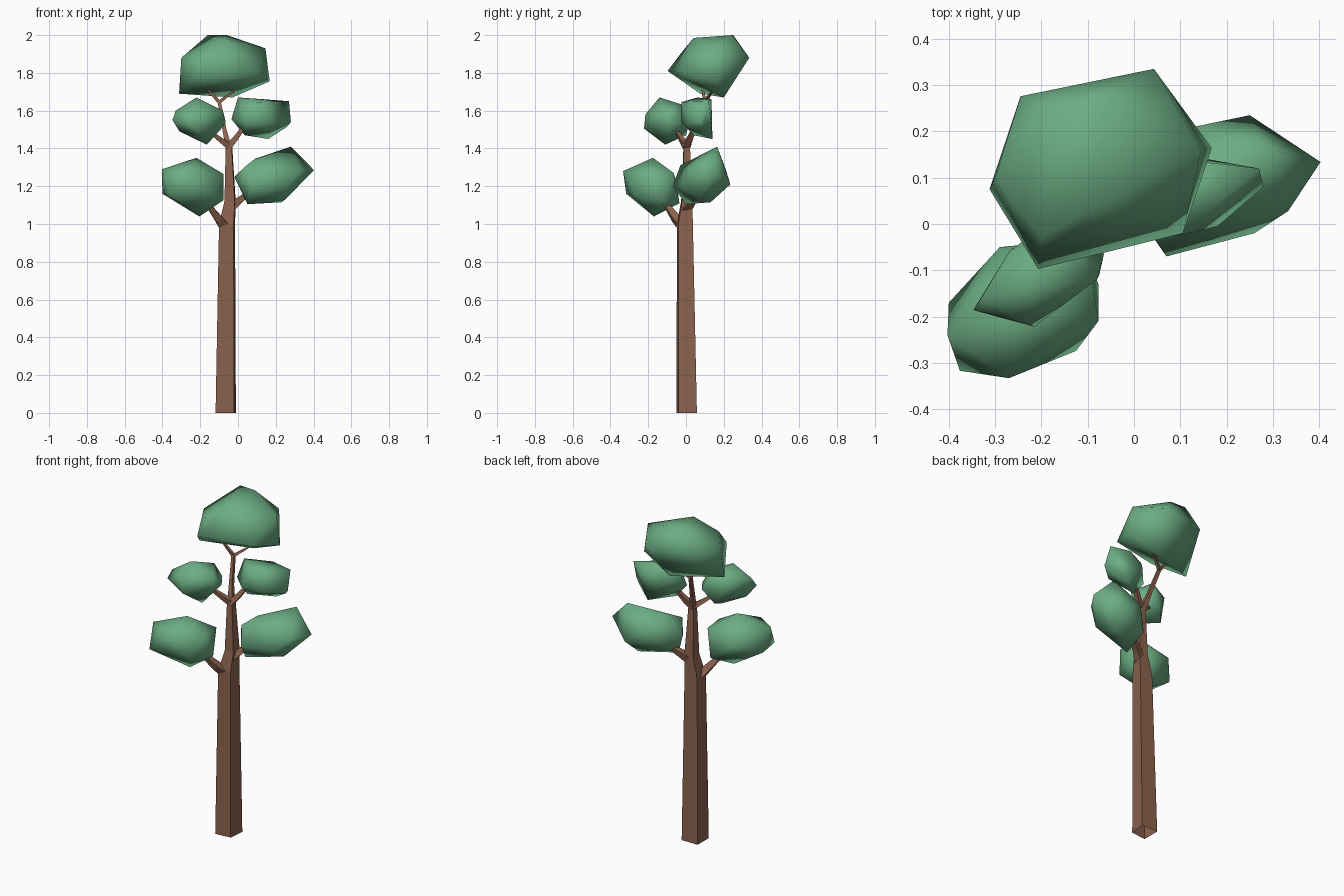
import bpy, bmesh, math
from mathutils import Vector


def material(name, rgb):
    m = bpy.data.materials.new(name)
    m.diffuse_color = (*rgb, 1)
    return m


BARK = material("brown bark", (0.26, 0.123, 0.077))
LEAF = material("green leaves", (0.15, 0.42, 0.23))


def finish(name, bm, mat, smooth):
    bmesh.ops.recalc_face_normals(bm, faces=bm.faces)
    for f in bm.faces:
        f.smooth = smooth
    me = bpy.data.meshes.new(name)
    bm.to_mesh(me)
    bm.free()
    me.materials.append(mat)
    ob = bpy.data.objects.new(name, me)
    bpy.context.collection.objects.link(ob)


def limb(name, path, level=False, tuck=1.0):
    """Four-sided tapering tube along (x, y, z, corner radius) points.
    tuck pulls the front right corner towards the middle."""
    bm = bmesh.new()
    pts = [Vector(p[:3]) for p in path]
    rings = []
    for i, p in enumerate(pts):
        d = (pts[min(i + 1, len(pts) - 1)] - pts[max(i - 1, 0)]).normalized()
        if level:
            d = Vector((0, 0, 1))
        u = Vector((0, 1, 0)).cross(d).normalized()
        v = d.cross(u)
        ring = []
        for k in range(4):
            a = math.pi / 4 + k * math.pi / 2
            r = path[i][3] * (tuck if k == 3 else 1)
            ring.append(bm.verts.new(p + r * (math.cos(a) * u + math.sin(a) * v)))
        rings.append(ring)
    for a, b in zip(rings, rings[1:]):
        for k in range(4):
            j = (k + 1) % 4
            bm.faces.new((a[k], a[j], b[j], b[k]))
    bm.faces.new(rings[-1])
    finish(name, bm, BARK, False)


def clump(name, pts):
    """Faceted leaf mass: hull around a few corner points, shaded smooth."""
    bm = bmesh.new()
    for p in pts:
        bm.verts.new(p)
    bmesh.ops.convex_hull(bm, input=bm.verts)
    loose = [v for v in bm.verts if not v.link_faces]
    bmesh.ops.delete(bm, geom=loose, context='VERTS')
    finish(name, bm, LEAF, True)


# trunk, open at the ground, and its leaning leader
limb("trunk", [(-0.065, 0.004, 0, 0.076), (-0.058, -0.006, 1.0, 0.060),
               (-0.042, 0.004, 1.12, 0.042), (-0.048, 0.004, 1.42, 0.024)],
     level=True, tuck=0.82)
limb("leader", [(-0.048, 0.004, 1.40, 0.023), (-0.072, 0.04, 1.50, 0.015),
                (-0.10, 0.10, 1.65, 0.012)])

# side branches and top twigs
limb("lower_left_branch", [(-0.075, -0.015, 0.99, 0.036), (-0.105, -0.055, 1.03, 0.028),
                           (-0.165, -0.11, 1.11, 0.016)])
limb("lower_right_branch", [(-0.045, 0.0, 1.08, 0.034), (0.0, 0.03, 1.12, 0.026),
                            (0.07, 0.07, 1.17, 0.016)])
limb("upper_left_branch", [(-0.05, 0.0, 1.415, 0.024), (-0.085, -0.018, 1.44, 0.019),
                           (-0.165, -0.055, 1.50, 0.010)])
limb("upper_right_branch", [(-0.05, 0.0, 1.41, 0.024), (-0.015, 0.02, 1.45, 0.020),
                            (0.05, 0.06, 1.54, 0.011)])
limb("top_left_twig", [(-0.10, 0.10, 1.645, 0.013), (-0.175, 0.085, 1.73, 0.006)])
limb("top_right_twig", [(-0.10, 0.10, 1.645, 0.013), (-0.02, 0.14, 1.705, 0.006)])

# leaf clumps
clump("top_leaves", [
    (-0.245, 0.276, 1.88), (0.043, 0.335, 1.88), (0.168, 0.164, 1.755),
    (0.106, -0.02, 1.80), (-0.207, -0.097, 1.81), (-0.312, 0.075, 1.69),
    (-0.30, 0.10, 1.88), (-0.16, 0.25, 2.0), (-0.06, 0.245, 2.0),
    (-0.08, 0.04, 1.985), (0.145, 0.16, 1.93), (-0.03, 0.20, 1.67),
    (-0.20, -0.03, 1.90)])
clump("lower_left_leaves", [
    (-0.40, -0.17, 1.16), (-0.403, -0.24, 1.29), (-0.376, -0.317, 1.16),
    (-0.27, -0.333, 1.28), (-0.125, -0.274, 1.15), (-0.077, -0.21, 1.265),
    (-0.077, -0.13, 1.125), (-0.29, -0.05, 1.22), (-0.10, -0.065, 1.27),
    (-0.14, -0.035, 1.11), (-0.22, -0.175, 1.35), (-0.205, -0.17, 1.04)])
clump("lower_right_leaves", [
    (0.25, 0.235, 1.21), (0.403, 0.134, 1.285), (0.333, 0.028, 1.28),
    (0.26, -0.02, 1.20), (0.07, -0.07, 1.20), (0.045, -0.03, 1.31),
    (0.28, 0.165, 1.41), (0.13, 0.21, 1.29), (0.23, 0.13, 1.115),
    (0.05, 0.0, 1.105), (-0.02, 0.06, 1.25), (0.04, 0.13, 1.18),
    (0.09, 0.06, 1.345), (0.25, 0.08, 1.13)])
clump("upper_left_leaves", [
    (-0.347, -0.186, 1.55), (-0.33, -0.16, 1.60), (-0.216, -0.222, 1.505),
    (-0.23, -0.215, 1.58), (-0.08, -0.12, 1.60), (-0.065, -0.065, 1.54),
    (-0.22, -0.14, 1.67), (-0.165, -0.11, 1.42), (-0.31, -0.14, 1.49),
    (-0.27, -0.06, 1.60), (-0.15, -0.015, 1.63), (-0.12, 0.02, 1.545),
    (-0.19, 0.0, 1.47), (-0.075, -0.11, 1.52)])
clump("upper_right_leaves", [
    (0.27, 0.12, 1.65), (0.28, 0.08, 1.54), (0.18, -0.005, 1.53),
    (0.10, -0.025, 1.645), (0.0, 0.06, 1.67), (-0.035, 0.04, 1.555),
    (0.035, 0.04, 1.47), (0.16, 0.14, 1.45), (0.05, 0.13, 1.60),
    (0.14, 0.135, 1.66), (0.04, -0.025, 1.54), (0.26, 0.09, 1.515)])
